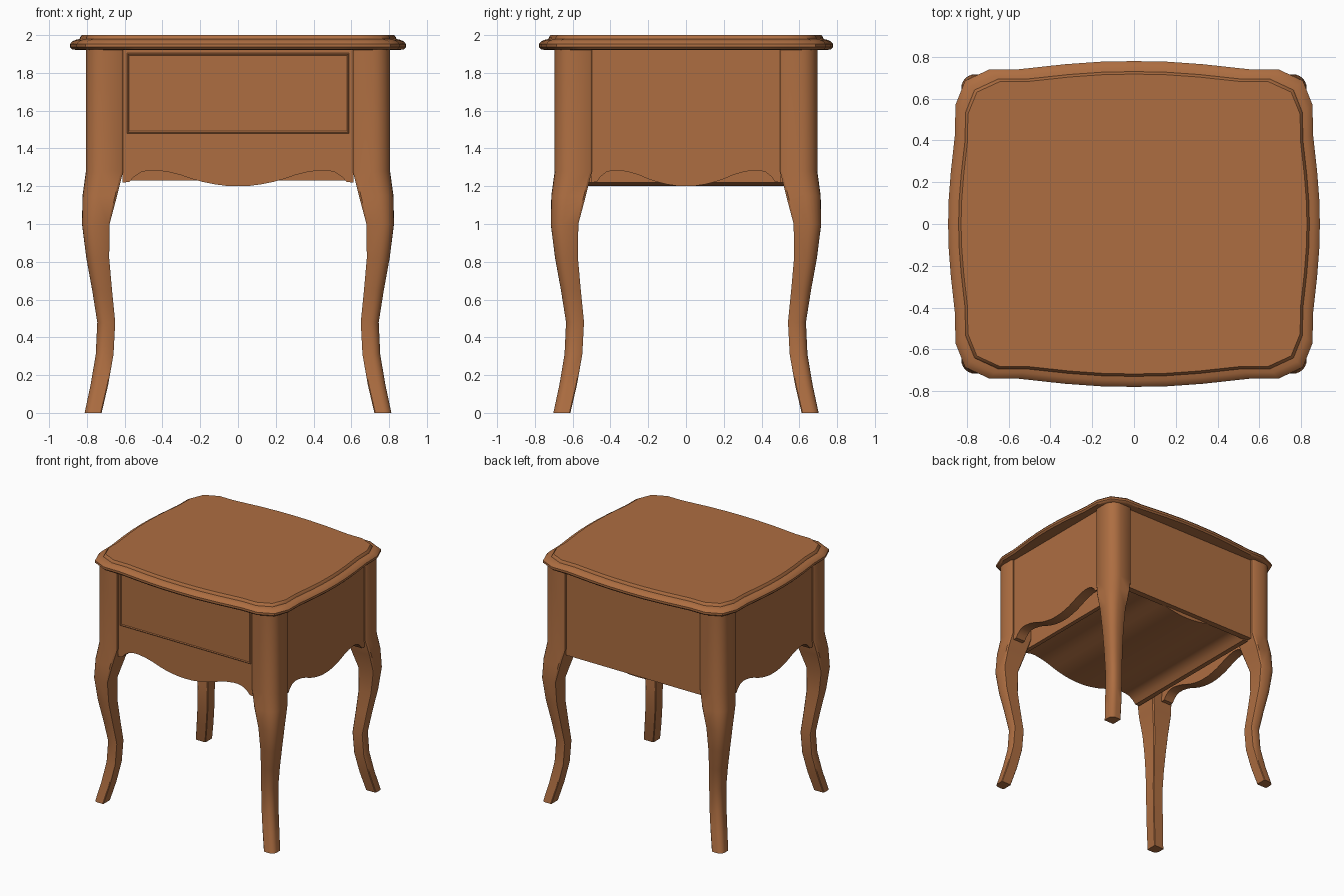
import bpy, bmesh, math

if "Cube" in bpy.data.objects:
    bpy.data.objects.remove(bpy.data.objects["Cube"])

wood = bpy.data.materials.new("warm brown wood")
wood.diffuse_color = (0.42, 0.155, 0.053, 1)
wood.use_nodes = True
wood.node_tree.nodes["Principled BSDF"].inputs["Base Color"].default_value = wood.diffuse_color


def finish(bm, name, angle=35):
    bmesh.ops.recalc_face_normals(bm, faces=bm.faces)
    me = bpy.data.meshes.new(name)
    bm.to_mesh(me)
    bm.free()
    ob = bpy.data.objects.new(name, me)
    bpy.context.collection.objects.link(ob)
    me.materials.append(wood)
    bpy.ops.object.select_all(action='DESELECT')
    ob.select_set(True)
    bpy.context.view_layer.objects.active = ob
    bpy.ops.object.shade_smooth_by_angle(angle=math.radians(angle))
    return ob


def loft(name, rings, angle=35):
    """Closed skin through equal-length rings of points."""
    bm = bmesh.new()
    vs = [[bm.verts.new(p) for p in r] for r in rings]
    n = len(vs[0])
    for a, b in zip(vs, vs[1:]):
        for i in range(n):
            j = (i + 1) % n
            bm.faces.new((a[i], a[j], b[j], b[i]))
    bm.faces.new(vs[0])
    bm.faces.new(vs[-1])
    return finish(bm, name, angle)


def box(name, x0, x1, y0, y1, z0, z1):
    return loft(name, [[(x0, y0, z), (x1, y0, z), (x1, y1, z), (x0, y1, z)]
                       for z in (z0, z1)])


# Scalloped lower edge: (fraction of half width, height)
wave = [(0, 1.20), (.1, 1.202), (.2, 1.21), (.3, 1.222), (.4, 1.239), (.5, 1.26),
        (.6, 1.275), (.7, 1.284), (.77, 1.284), (.84, 1.274), (.9, 1.25),
        (.94, 1.222), (1, 1.22)]


def scallop(half):
    right = [(f * half, z) for f, z in wave]
    left = [(-x, z) for x, z in reversed(right[1:])]
    return left + right + [(half, 1.93), (-half, 1.93)]


# Carcass: front scallop carried through to the back
loft("carcass", [[(x, y, z) for x, z in scallop(.612)] for y in (-.67, .63)])
box("back_panel", -.612, .612, .62, .67, 1.23, 1.93)

# Side panels with scalloped aprons
for s, side in ((1, "right"), (-1, "left")):
    loft(side + "_side_panel",
         [[(s * x, y, z) for y, z in scallop(.503)] for x in (.70, .785)])

# Drawer front: thin plate with bevelled rim, and raised field
def drawer_ring(d, y):
    x, a, b = .588 - d, 1.48 + d, 1.905 - d
    return [(-x, y, a), (x, y, a), (x, y, b), (-x, y, b)]


loft("drawer_front", [drawer_ring(0, -.66), drawer_ring(0, -.675), drawer_ring(.005, -.679),
                      drawer_ring(.012, -.674)], 20)

# Cabriole legs: (height, inner x, outer x); y sits 0.11 closer in
leg = [(1.93, .608, .805), (1.28, .608, .805), (1.15, .64, .823), (1.0, .68, .826),
       (.82, .682, .803), (.65, .667, .772), (.48, .65, .745), (.31, .659, .753),
       (.15, .687, .78), (0, .722, .812)]
R = .45
section = [(.05, 0), (.95, 0), (1, .06)]
section += [(1 - R + R * math.cos(a), 1 - R + R * math.sin(a))
            for a in (math.pi / 2 * i / 6 for i in range(7))]
section += [(.06, 1), (0, .95), (0, .05)]
for sx, side in ((1, "right"), (-1, "left")):
    for sy, end in ((-1, "front"), (1, "back")):
        loft(f"{end}_{side}_leg",
             [[(sx * (i + u * (o - i)), sy * (i - .11 + v * (o - i)), z)
               for u, v in section] for z, i, o in leg], 40)

# Serpentine top with moulded edge
quarter = [(.889, 0), (.886, .12), (.876, .25), (.856, .43), (.854, .57), (.808, .685),
           (.69, .74), (.55, .74), (.33, .764), (.16, .776), (0, .779)]
half = quarter + [(-x, y) for x, y in reversed(quarter[:-1])]
outline = half + [(x, -y) for x, y in reversed(half[1:-1])]
edge = [(.03, 1.922), (.012, 1.924), (.0, 1.936), (.0, 1.953), (.012, 1.967),
        (.03, 1.975), (.05, 1.979), (.054, 1.99), (.062, 2.0)]
loft("table_top", [[(x * (1 - d / .889), y * (1 - d / .779), z) for x, y in outline]
                   for d, z in edge], 35)
